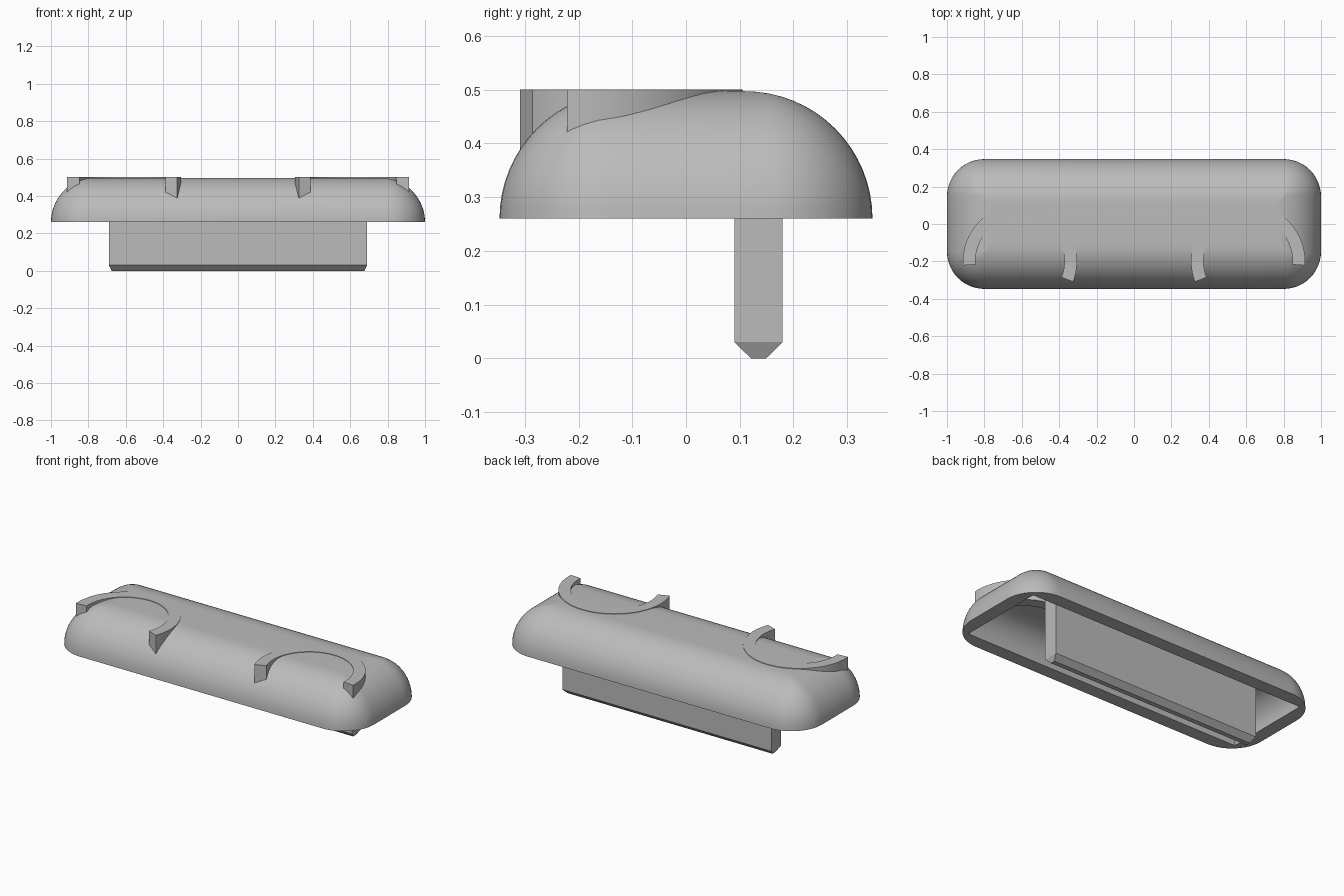
import bpy, bmesh
from math import sin, cos, pi, radians

cube = bpy.data.objects.get("Cube")
if cube:
    bpy.data.objects.remove(cube, do_unlink=True)

grey = bpy.data.materials.new("plain grey")
grey.use_nodes = True
COLOUR = (0.5, 0.5, 0.5, 1)
grey.diffuse_color = COLOUR
grey.node_tree.nodes["Principled BSDF"].inputs["Base Color"].default_value = COLOUR


def finish(name, bm, smooth=True):
    bmesh.ops.recalc_face_normals(bm, faces=bm.faces)
    mesh = bpy.data.meshes.new(name)
    bm.to_mesh(mesh)
    bm.free()
    mesh.materials.append(grey)
    obj = bpy.data.objects.new(name, mesh)
    bpy.context.collection.objects.link(obj)
    if smooth:
        bpy.ops.object.select_all(action='DESELECT')
        obj.select_set(True)
        bpy.context.view_layer.objects.active = obj
        bpy.ops.object.shade_smooth_by_angle(angle=radians(35))
    return obj


def rounded_loop(bm, hx, hy, r, z, steps=12):
    """Ring of vertices around a rounded rectangle."""
    verts = []
    for i, (sx, sy) in enumerate([(1, 1), (-1, 1), (-1, -1), (1, -1)]):
        for k in range(steps + 1):
            a = (i + k / steps) * pi / 2
            verts.append(bm.verts.new((sx * (hx - r) + r * cos(a),
                                       sy * (hy - r) + r * sin(a), z)))
    return verts


def bridge(bm, a, b):
    n = len(a)
    for i in range(n):
        j = (i + 1) % n
        bm.faces.new((a[i], a[j], b[j], b[i]))


# Hollow domed body: outer shell, flat rim and inner cavity in one loft
BASE, STEPS = 0.26, 16
bm = bmesh.new()


def shell(hx, hy, fillet, corner):
    loops = []
    for k in range(STEPS + 1):
        t = k / STEPS * pi / 2
        inset = fillet * (1 - cos(t))
        loops.append(rounded_loop(bm, hx - inset, hy - inset,
                                  max(corner - inset, 0.003), BASE + fillet * sin(t)))
    for a, b in zip(loops, loops[1:]):
        bridge(bm, a, b)
    bm.faces.new(loops[-1])
    return loops[0]


outer = shell(1.0, 0.347, 0.237, 0.2)
inner = shell(0.92, 0.267, 0.157, 0.003)
bridge(bm, outer, inner)
finish("domed_body", bm)

# Tongue below the body, with a chamfered lower end
bm = bmesh.new()
sections = [(0.675, 0.014, 0), (0.69, 0.045, 0.03), (0.69, 0.045, 0.45)]
loops = [[bm.verts.new((sx * hx, 0.135 + sy * hy, z))
          for sx, sy in [(1, 1), (-1, 1), (-1, -1), (1, -1)]]
         for hx, hy, z in sections]
for a, b in zip(loops, loops[1:]):
    bridge(bm, a, b)
bm.faces.new(loops[0])
bm.faces.new(loops[-1])
finish("tongue", bm, smooth=False)


# Curved ridges on the top, one per side
def ridge(name, side, r_in=0.238, r_out=0.305, low=0.38, high=0.5, steps=48):
    bm = bmesh.new()
    loops = []
    for k in range(steps + 1):
        a = radians(-21 + 205 * k / steps)
        loops.append([bm.verts.new((side * (r * cos(a) - 0.61), r * sin(a) - 0.2, z))
                      for r, z in [(r_in, low), (r_out, low), (r_out, high), (r_in, high)]])
    for a, b in zip(loops, loops[1:]):
        bridge(bm, a, b)
    bm.faces.new(loops[0])
    bm.faces.new(loops[-1])
    finish(name, bm)


ridge("right_ridge", 1)
ridge("left_ridge", -1)
